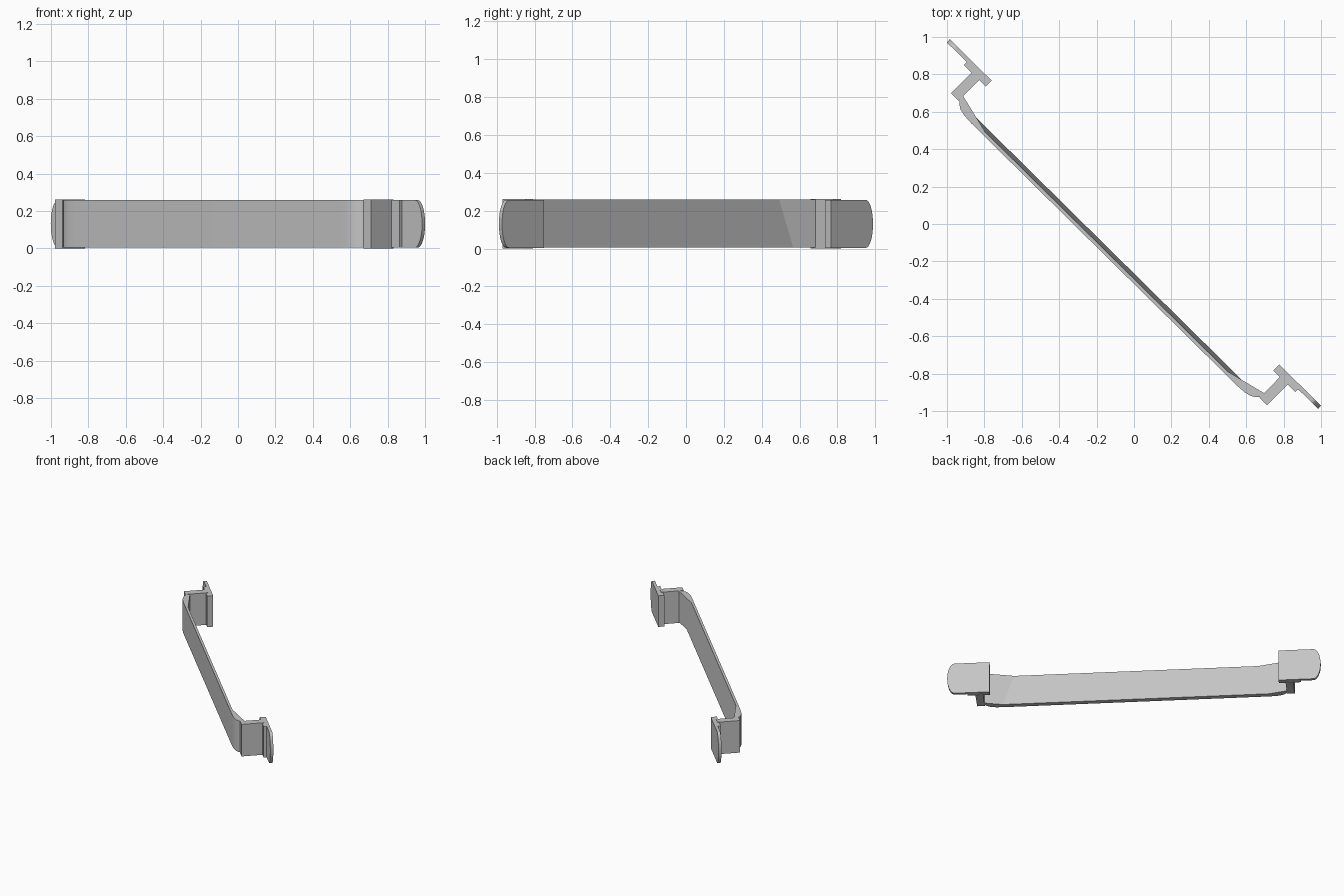
import bpy, bmesh, math

if "Cube" in bpy.data.objects:
    bpy.data.objects.remove(bpy.data.objects["Cube"], do_unlink=True)

ANGLE = math.radians(-44.63)   # the handle lies along a diagonal
WALL = 0.011                   # plane of the mounting faces
MID_Z = 0.131

grey = bpy.data.materials.new("satin_grey")
grey.use_nodes = True
grey.diffuse_color = (0.56, 0.56, 0.56, 1)
grey.node_tree.nodes["Principled BSDF"].inputs["Base Color"].default_value = (0.56, 0.56, 0.56, 1)


def finish(bm, name):
    bmesh.ops.recalc_face_normals(bm, faces=bm.faces)
    mesh = bpy.data.meshes.new(name)
    bm.to_mesh(mesh)
    bm.free()
    mesh.materials.append(grey)
    obj = bpy.data.objects.new(name, mesh)
    obj.rotation_euler.z = ANGLE
    bpy.context.collection.objects.link(obj)
    return obj


def loft(name, rings, smooth_side=None):
    """Join equal rings of points into a capped solid."""
    bm = bmesh.new()
    rows = [[bm.verts.new(p) for p in ring] for ring in rings]
    n = len(rows[0])
    for a, b in zip(rows, rows[1:]):
        for i in range(n):
            j = (i + 1) % n
            face = bm.faces.new((a[i], a[j], b[j], b[i]))
            face.smooth = i == smooth_side
    bm.faces.new(rows[0])
    bm.faces.new(rows[-1])
    return finish(bm, name)


def block(name, side, u0, u1, v0, v1, half_height):
    outline = [(u0, v0), (u1, v0), (u1, v1), (u0, v1)]
    loft(name, [[(side * u, v, MID_Z + s * half_height) for u, v in outline]
                for s in (-1, 1)])


def end_plate(name, side):
    """Thin plate with a rounded outer end."""
    half, depth, tip = 0.127, 0.055, 1.395
    outline = [(1.08, half), (1.08, -half)]
    for i in range(17):
        a = math.pi * (i / 16 - 0.5)
        outline.append((tip - depth + depth * math.cos(a), half * math.sin(a)))
    loft(name, [[(side * u, v, MID_Z + z) for u, z in outline]
                for v in (WALL - 0.023, WALL)])


# Grip bar: curved outer face, inner face that leans from thick base to thin top
def inner_v(u):
    return -0.155 - 0.248 * (1.13 - u)


def grip_ring(side, outer_u, outer_v, top_u, base_u):
    low, high = MID_Z - 0.126, MID_Z + 0.128
    return [(side * outer_u, outer_v, low), (side * outer_u, outer_v, high),
            (side * top_u, inner_v(top_u), high), (side * base_u, inner_v(base_u), low)]


sections = [(1.135, -0.178, 1.135, 1.135), (1.115, -0.2, 1.1, 1.11),
            (1.09, -0.216, 1.06, 1.08), (1.05, -0.225, 1.0, 1.04),
            (1.0, -0.228, 0.912, 0.997)]
rings = [grip_ring(-1, *s) for s in sections] + [grip_ring(1, *s) for s in reversed(sections)]
loft("grip_bar", rings, smooth_side=0)

# Mounting ends, mirrored
for label, side in (("left", 1), ("right", -1)):
    block(label + "_post", side, 1.13, 1.187, -0.19, -0.02, 0.131)
    block(label + "_mounting_pad", side, 1.08, 1.245, -0.034, WALL - 0.022, 0.127)
    end_plate(label + "_end_plate", side)
